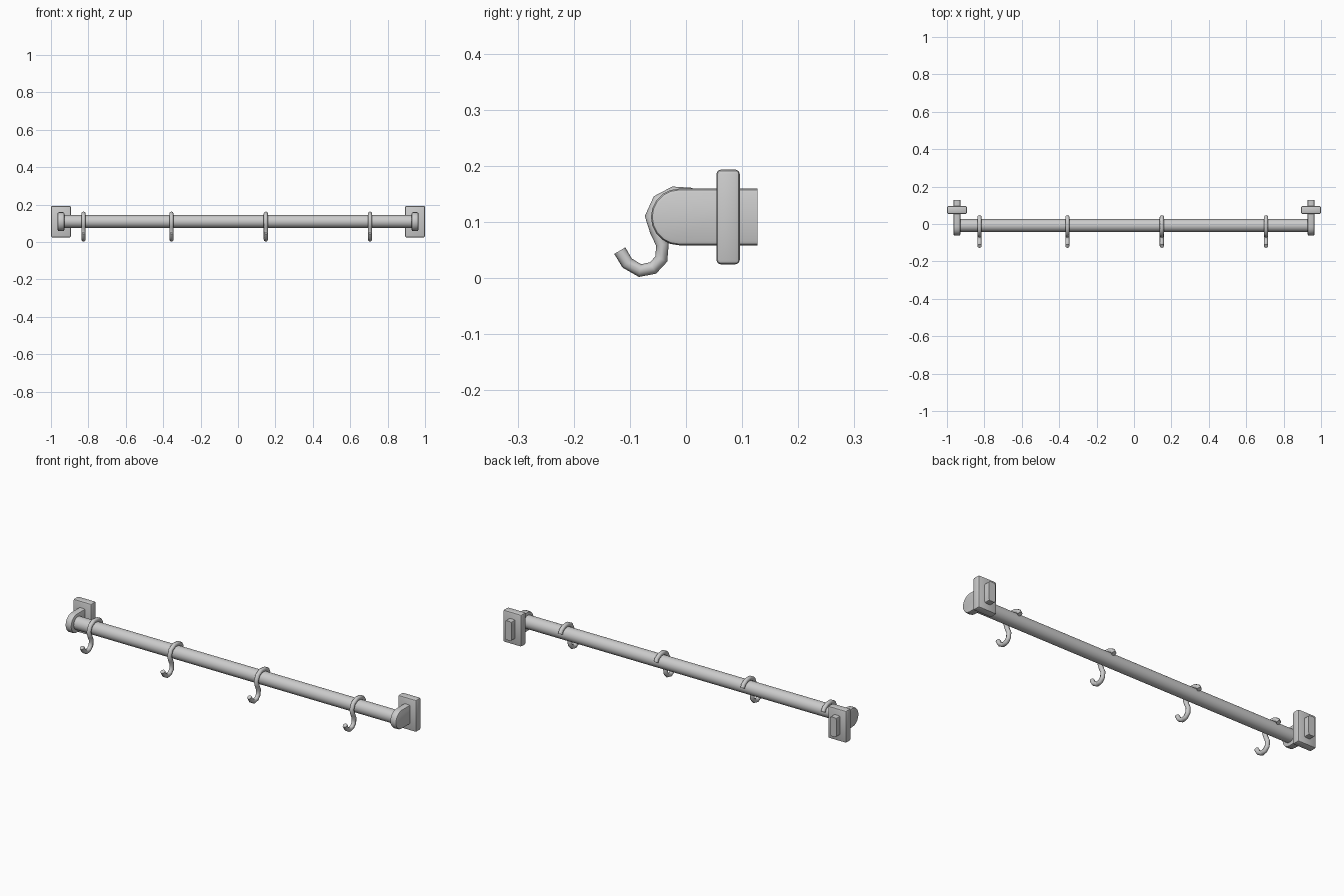
import bpy, bmesh, math

if "Cube" in bpy.data.objects:
    bpy.data.objects.remove(bpy.data.objects["Cube"])

ROD_Y, ROD_Z, ROD_R = -0.008, 0.11, 0.034


def finish(ob, angle=40):
    bpy.ops.object.select_all(action='DESELECT')
    ob.select_set(True)
    bpy.context.view_layer.objects.active = ob
    bpy.ops.object.shade_smooth_by_angle(angle=math.radians(angle))


def from_bmesh(name, bm):
    bmesh.ops.recalc_face_normals(bm, faces=bm.faces)
    me = bpy.data.meshes.new(name)
    bm.to_mesh(me)
    bm.free()
    ob = bpy.data.objects.new(name, me)
    bpy.context.collection.objects.link(ob)
    return ob


def wall_plate(name, x):
    bm = bmesh.new()
    bmesh.ops.create_cube(bm, size=1)
    for v in bm.verts:
        v.co = (x + v.co.x * 0.107, 0.075 + v.co.y * 0.042, 0.109 + v.co.z * 0.169)
    bmesh.ops.bevel(bm, geom=bm.edges[:], offset=0.008, segments=2,
                    profile=0.5, affect='EDGES')
    finish(from_bmesh(name, bm))


def arm(name, x):
    # side profile: square back, half-round front, extruded across x
    r = 0.0505
    prof = [(0.1275, 0.109 - r), (0.1275, 0.109 + r)]
    for i in range(11):
        a = math.pi / 2 + math.pi * i / 10
        prof.append((-0.012 + r * math.cos(a), 0.109 + r * math.sin(a)))
    bm = bmesh.new()
    face = bm.faces.new([bm.verts.new((x - 0.0185, y, z)) for y, z in prof])
    ext = bmesh.ops.extrude_face_region(bm, geom=[face])
    for g in ext['geom']:
        if isinstance(g, bmesh.types.BMVert):
            g.co.x += 0.037
    # soften the side outlines but leave the back end square
    rim = [e for e in bm.edges
           if abs(e.verts[0].co.x - e.verts[1].co.x) < 1e-5
           and not all(v.co.y > 0.12 for v in e.verts)]
    bmesh.ops.bevel(bm, geom=rim, offset=0.008, segments=2,
                    profile=0.5, affect='EDGES')
    finish(from_bmesh(name, bm))


def hook(name, x):
    # S-shaped path over the rod, then curling up at the front
    path = [(0.037, 0.122), (0.029, 0.138), (0.007, 0.150), (-0.022, 0.152),
            (-0.049, 0.138), (-0.062, 0.110), (-0.053, 0.084), (-0.042, 0.060),
            (-0.044, 0.034), (-0.059, 0.018), (-0.082, 0.0135),
            (-0.105, 0.027), (-0.118, 0.049)]
    cu = bpy.data.curves.new(name, 'CURVE')
    cu.dimensions = '3D'
    cu.bevel_depth = 0.0115
    cu.bevel_resolution = 2
    cu.use_fill_caps = True
    sp = cu.splines.new('POLY')
    sp.points.add(len(path) - 1)
    for p, (y, z) in zip(sp.points, path):
        p.co = (x, y, z, 1)
    ob = bpy.data.objects.new(name, cu)
    bpy.context.collection.objects.link(ob)
    bpy.ops.object.select_all(action='DESELECT')
    ob.select_set(True)
    bpy.context.view_layer.objects.active = ob
    bpy.ops.object.convert(target='MESH')
    finish(bpy.context.view_layer.objects.active, 50)


# rod
bpy.ops.mesh.primitive_cylinder_add(vertices=24, radius=ROD_R, depth=1.89,
                                    location=(0, ROD_Y, ROD_Z),
                                    rotation=(0, math.pi / 2, 0))
rod = bpy.context.object
rod.name = "rod"
finish(rod)

# end brackets
for side, s in (("left", -1), ("right", 1)):
    wall_plate("wall_plate_" + side, s * 0.9465)
    arm("bracket_arm_" + side, s * 0.9465)

# hooks
for i, x in enumerate((-0.826, -0.356, 0.149, 0.706)):
    hook(f"hook_{i + 1}", x)
